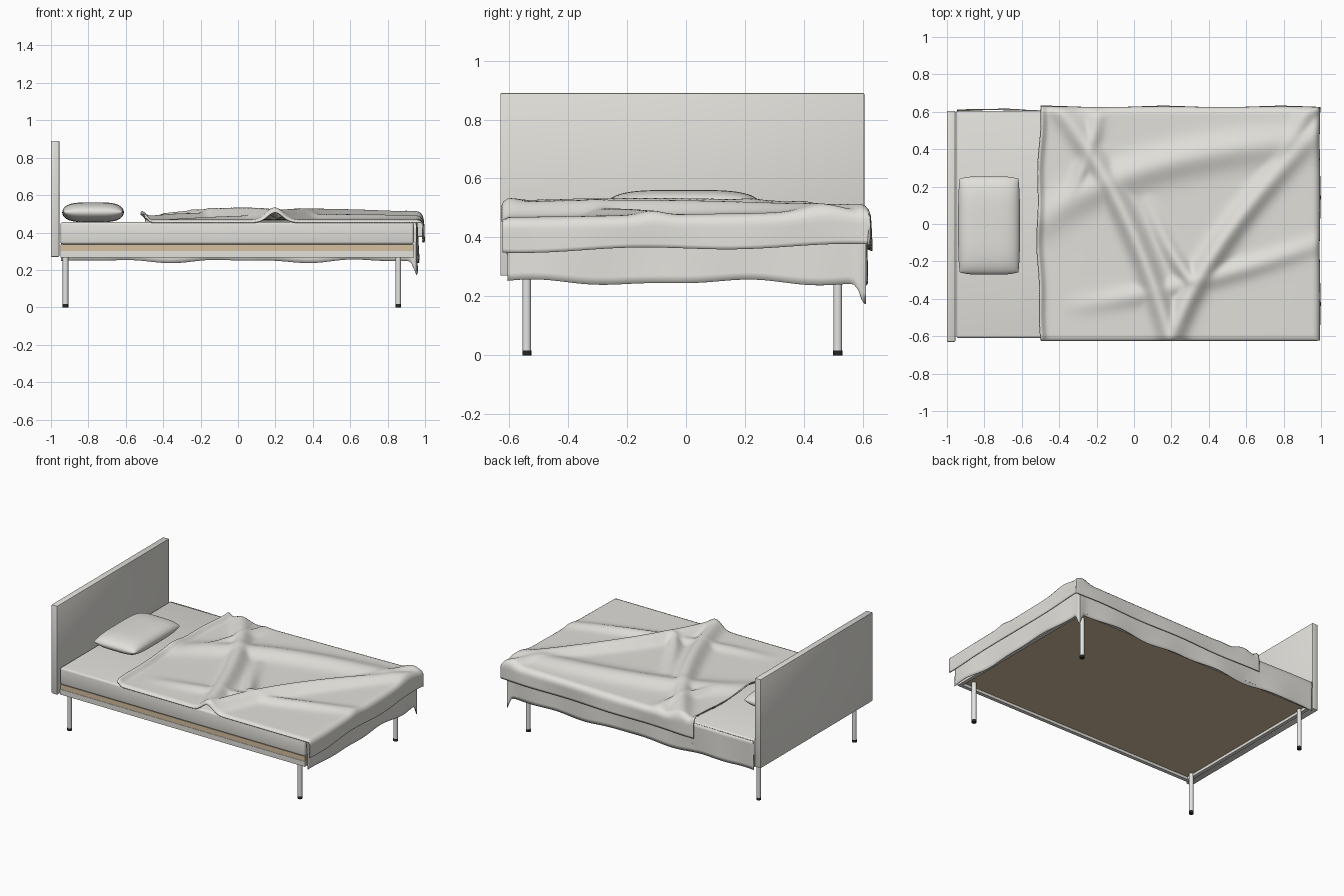
import bpy, bmesh, math
from mathutils import Vector
from mathutils.geometry import intersect_point_line

cube = bpy.data.objects.get("Cube")
if cube:
    bpy.data.objects.remove(cube, do_unlink=True)


def material(name, rgb):
    m = bpy.data.materials.new(name)
    m.use_nodes = True
    m.diffuse_color = (*rgb, 1)
    m.node_tree.nodes["Principled BSDF"].inputs["Base Color"].default_value = (*rgb, 1)
    return m


WHITE = material("off_white", (0.76, 0.75, 0.71))
WOOD = material("light_wood", (0.66, 0.52, 0.35))
STEEL = material("pale_metal", (0.78, 0.78, 0.77))
BLACK = material("black_rubber", (0.02, 0.02, 0.02))


def finish(name, bm, mat, smooth=True):
    bmesh.ops.recalc_face_normals(bm, faces=bm.faces)
    me = bpy.data.meshes.new(name)
    bm.to_mesh(me)
    bm.free()
    me.materials.append(mat)
    ob = bpy.data.objects.new(name, me)
    bpy.context.collection.objects.link(ob)
    if smooth:
        bpy.ops.object.select_all(action="DESELECT")
        ob.select_set(True)
        bpy.context.view_layer.objects.active = ob
        bpy.ops.object.shade_smooth_by_angle(angle=math.radians(40))
    return ob


def box(name, lo, hi, mat, bevel=0.0, segments=2):
    bm = bmesh.new()
    bmesh.ops.create_cube(bm, size=1)
    for v in bm.verts:
        v.co = [lo[i] + (v.co[i] + 0.5) * (hi[i] - lo[i]) for i in range(3)]
    if bevel:
        bmesh.ops.bevel(bm, geom=bm.edges[:], offset=bevel, segments=segments,
                        profile=0.5, affect="EDGES")
    return finish(name, bm, mat, bevel > 0)


def cylinder(name, x, y, z0, z1, r, mat):
    bm = bmesh.new()
    bmesh.ops.create_cone(bm, cap_ends=True, segments=24, radius1=r, radius2=r, depth=z1 - z0)
    bmesh.ops.translate(bm, verts=bm.verts, vec=(x, y, (z0 + z1) / 2))
    return finish(name, bm, mat)


def surface(bm, nu, nv, point):
    """Quad grid whose vertices come from point(u, v) with u, v in 0..1."""
    rows = [[bm.verts.new(point(i / nu, j / nv)) for j in range(nv + 1)] for i in range(nu + 1)]
    for a, b in zip(rows, rows[1:]):
        for j in range(nv):
            bm.faces.new((a[j], b[j], b[j + 1], a[j + 1]))


def thicken(ob, thickness):
    mod = ob.modifiers.new("Thickness", "SOLIDIFY")
    mod.thickness = thickness
    mod.offset = 0


# Headboard, mattress and frame
box("headboard", (-1, -0.63, 0.27), (-0.955, 0.605, 0.89), WHITE, 0.005)
box("mattress", (-0.95, -0.61, 0.337), (0.94, 0.605, 0.456), WHITE, 0.014, 3)
box("wood_side_band", (-0.95, -0.603, 0.302), (0.94, 0.6, 0.337), WOOD)
box("slat_board", (-0.93, -0.58, 0.285), (0.92, 0.58, 0.302), WOOD)
for side, y in (("right", -0.605), ("left", 0.58)):
    box(side + "_rail", (-0.95, y, 0.266), (0.94, y + 0.025, 0.302), WHITE)
for end, x in (("head", -0.95), ("foot", 0.915)):
    box(end + "_rail", (x, -0.58, 0.266), (x + 0.025, 0.58, 0.302), WHITE)

# Legs with rubber feet
for end, x in (("head", -0.922), ("foot", 0.857)):
    for side, y in (("right", -0.54), ("left", 0.515)):
        cylinder(f"{end}_{side}_leg", x, y, 0.016, 0.29, 0.015, STEEL)
        cylinder(f"{end}_{side}_foot", x, y, 0, 0.017, 0.0155, BLACK)


# Pillow: two domed halves that meet at a rounded seam
def pillow_half(sign):
    def point(u, v):
        a, b = -math.cos(math.pi * u), -math.cos(math.pi * v)
        x = -0.775 + 0.165 * a * (1 - 0.05 * b ** 4)
        y = -0.008 + 0.263 * b * (1 - 0.05 * a ** 4)
        dome = ((1 - a ** 4) * (1 - b ** 4)) ** 0.5
        return x, y, 0.508 + sign * 0.053 * dome
    return point


bm = bmesh.new()
for sign in (1, -1):
    surface(bm, 28, 36, pillow_half(sign))
bmesh.ops.remove_doubles(bm, verts=bm.verts, dist=0.0004)
finish("pillow", bm, WHITE)


# Hanging sheet: runs across the foot, round the corner and along the left side
FOOT, SIDE = 1.2, 1.88


def sheet_point(u, v):
    s = u * (FOOT + SIDE)
    hem = 0.247 + 0.007 * math.sin(s * 9 + 1) + 0.004 * math.sin(s * 17)
    hem -= 0.075 * math.exp(-((s - FOOT) / 0.022) ** 2)
    bulge = 0.005 * v * math.sin(s * 14) + 0.003 * math.sin(s * 9)
    z = 0.45 + (hem - 0.45) * v
    fade = min(1, abs(s - FOOT) / 0.06)
    if s < FOOT:
        return 0.955 + 0.006 * v + bulge * fade, -0.605 + s * 1.213 / FOOT, z
    return 0.958 - (s - FOOT) * 1.905 / SIDE, 0.609 + bulge * fade, z


bm = bmesh.new()
surface(bm, 220, 8, sheet_point)
thicken(finish("hanging_sheet", bm, WHITE), 0.004)

# Blanket folds: start, control, end, width, heights along the fold
FOLDS = [
    ((-0.42, 0.64), (0.0, 0.12), (0.2, -0.64), 0.055, (0.03, 0.078, 0.055)),
    ((0.2, -0.62), (0.36, -0.12), (1.0, 0.52), 0.055, (0.05, 0.07, 0.02)),
    ((-0.48, 0.02), (-0.1, 0.36), (0.98, 0.45), 0.085, (0.02, 0.055, 0.02)),
    ((-0.4, -0.45), (0.3, -0.36), (1.0, -0.1), 0.05, (0.0, 0.045, 0.012)),
    ((-0.2, 0.56), (-0.24, 0.3), (-0.4, 0.05), 0.04, (0.02, 0.055, 0.0)),
    ((0.05, 0.2), (0.14, -0.08), (0.3, -0.3), 0.04, (0.0, 0.025, 0.05)),
    ((0.65, 0.2), (0.8, 0.36), (0.95, 0.64), 0.045, (0.0, 0.03, 0.025)),
]


def quadratic(a, b, c, t):
    return a * (1 - t) ** 2 + 2 * b * t * (1 - t) + c * t * t


def fold_line(a, b, c, width, heights):
    steps = [i / 10 for i in range(11)]
    pts = [quadratic(Vector(a), Vector(b), Vector(c), t) for t in steps]
    return pts, width, heights


LINES = [fold_line(*f) for f in FOLDS]


def fold_height(x, y):
    p, total = Vector((x, y)), 0
    for pts, width, heights in LINES:
        best, where = 9, 0
        for i in range(10):
            near, t = intersect_point_line(p, pts[i], pts[i + 1])
            t = min(1, max(0, t))
            d = (p - pts[i].lerp(pts[i + 1], t)).length
            if d < best:
                best, where = d, (i + t) / 10
        total += (quadratic(*heights, where) * math.exp(-(best / width) ** 2)) ** 3
    return total ** (1 / 3)


def over_edge(d, r):
    """Outward and downward travel of cloth after d past the start of an edge."""
    if d <= 0:
        return d, 0
    a = min(d / r, math.pi / 2)
    return r * math.sin(a), r * (1 - math.cos(a)) + max(0, d - r * math.pi / 2)


X_EDGE, Y_EDGE, R = 0.957, 0.59, 0.034


def blanket_point(u, v):
    t = -0.63 + v * (0.63 + Y_EDGE + 0.13)
    head = -0.505 - 0.012 * math.cos(t * 3.5) + 0.004 * math.sin(t * 15)
    s = head + u * (X_EDGE + 0.132 + 0.006 * math.sin(t * 9) - head)
    dx, down_x = over_edge(s - X_EDGE, R)
    dy, down_y = over_edge(t - Y_EDGE, R)
    x, y = X_EDGE + dx, Y_EDGE + dy
    near = max(0, -0.605 - t)
    down = max(down_x, down_y, near * 0.5)
    hang = min(1, down / 0.1)
    lift = fold_height(x, y) * (1 - min(1, down / 0.07))
    curl = 0.032 * math.exp(-((s - head) / 0.022) ** 2)
    base = 0.465 + 0.014 * max(0, min(1, (y + 0.6) / 1.2)) * max(0, x + 0.5)
    if down_x:
        x += 0.004 * hang * math.sin(t * 11)
    if down_y:
        y += 0.005 * hang * math.sin(s * 10)
    y = max(y, -0.623)
    return x, y, base + lift + curl * (1 - hang) - down


bm = bmesh.new()
surface(bm, 120, 96, blanket_point)
thicken(finish("blanket", bm, WHITE), 0.007)
